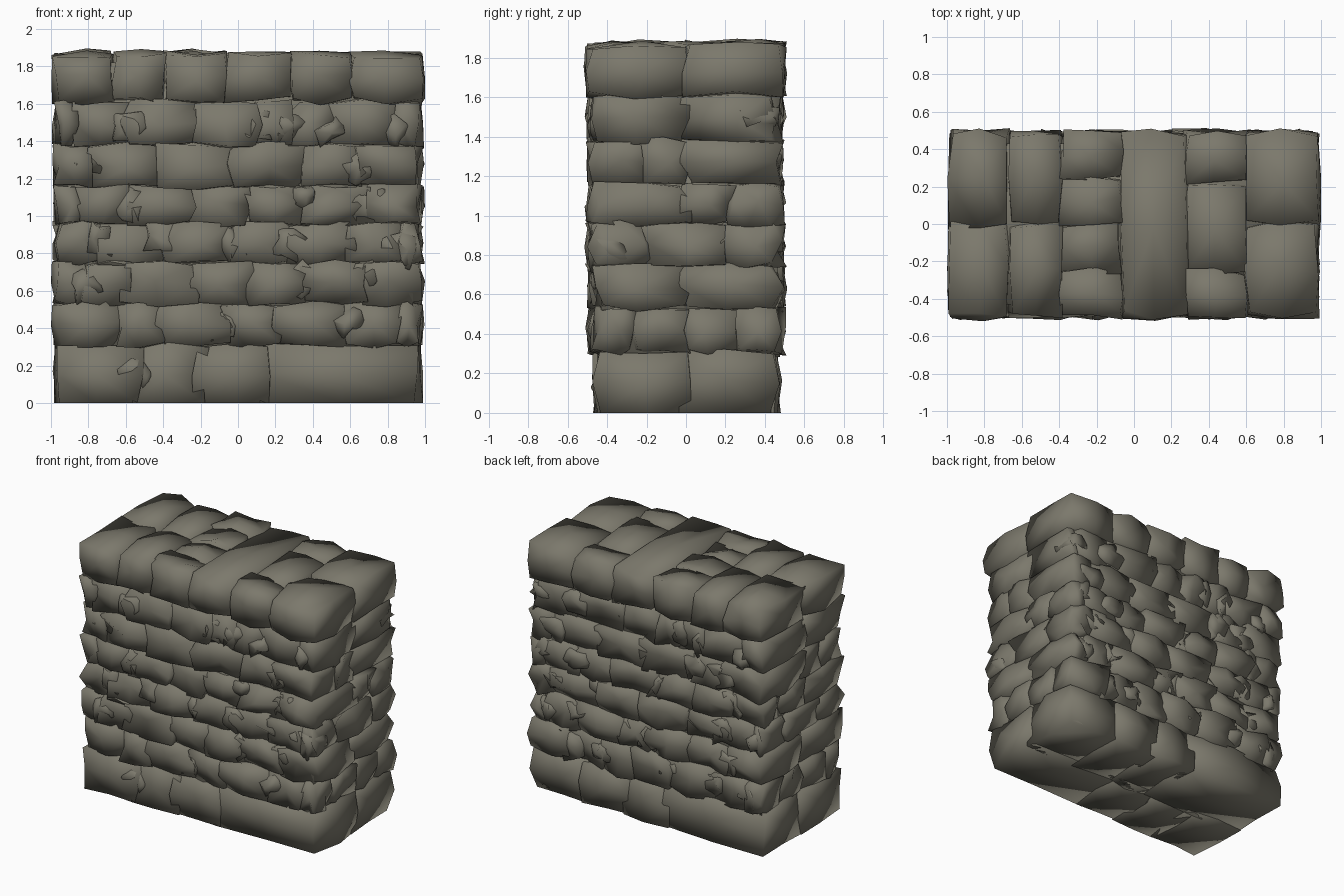
import bpy, bmesh, random
from mathutils import Vector, Matrix

cube = bpy.data.objects.get("Cube")
if cube:
    bpy.data.objects.remove(cube, do_unlink=True)

rng = random.Random(7)

stone_mat = bpy.data.materials.new("grey brown stone")
stone_mat.use_nodes = True
colour = (0.2, 0.19, 0.15, 1)
stone_mat.diffuse_color = colour
bsdf = next(n for n in stone_mat.node_tree.nodes if n.type == "BSDF_PRINCIPLED")
bsdf.inputs["Base Color"].default_value = colour
bsdf.inputs["Roughness"].default_value = 0.9


def clamp(v, a, b):
    return max(a, min(b, v))


def stone(bm, lo, hi, amp, tilt=0.0, floor=False):
    """One rough-hewn block filling the box lo..hi, amp = roughness per axis."""
    lo, hi = Vector(lo), Vector(hi)
    half, mid = (hi - lo) / 2, (hi + lo) / 2
    part = bmesh.new()
    bmesh.ops.create_cube(part, size=2)
    bmesh.ops.subdivide_edges(part, edges=part.edges[:], cuts=1, use_grid_fill=True)
    turn = Matrix.Rotation(rng.uniform(-tilt, tilt), 3, "Y")
    for v in part.verts:
        c = v.co.copy()
        extremes = sum(abs(k) > 0.5 for k in c)
        push = {1: 0.012, 2: 0.004, 3: -0.003}[extremes]
        p = Vector()
        for i in range(3):
            a = min(amp[i], half[i] * 0.5)
            p[i] = c[i] * (half[i] + push) + rng.uniform(-a, a)
        p = turn @ p + mid
        p.x, p.y = clamp(p.x, -1, 1), clamp(p.y, -0.52, 0.52)
        p.z = 0 if floor and c.z < -0.5 else clamp(p.z, 0, 1.91)
        v.co = p
    # Split every side into triangles so the hewn faces crease
    bmesh.ops.triangulate(part, faces=part.faces[:], quad_method="SHORT_EDGE")
    temp = bpy.data.meshes.new("temp")
    part.to_mesh(temp)
    part.free()
    bm.from_mesh(temp)
    bpy.data.meshes.remove(temp)


def finish(bm, name):
    """Worn stone: shaded smooth all round, so the rims look rounded."""
    mesh = bpy.data.meshes.new(name)
    bmesh.ops.recalc_face_normals(bm, faces=bm.faces[:])
    bm.to_mesh(mesh)
    bm.free()
    mesh.materials.append(stone_mat)
    mesh.shade_smooth()
    obj = bpy.data.objects.new(name, mesh)
    bpy.context.collection.objects.link(obj)


def pairs(cuts):
    return list(zip(cuts, cuts[1:]))


# Level lines between the courses, then the joints along the face and the ends
levels = [0, 0.31, 0.53, 0.75, 0.96, 1.16, 1.38, 1.61]
joints = [
    [-0.55, -0.2, 0.15],
    [-0.63, -0.41, -0.07, 0.21, 0.58, 0.85],
    [-0.81, -0.6, -0.24, 0.06, 0.35, 0.67],
    [-0.74, -0.4, -0.03, 0.27, 0.6, 0.86],
    [-0.85, -0.58, -0.26, 0.05, 0.35, 0.7],
    [-0.79, -0.42, -0.03, 0.35, 0.63],
    [-0.87, -0.59, -0.24, 0.09, 0.27, 0.48, 0.83],
]
end_joints = [[0], [-0.26, 0, 0.24], [0], [-0.2, 0.2], [0, 0.23], [-0.2, 0], [0]]
X, Y = 0.966, 0.462

# Main courses: front and back facing stones, with end stones between corners
for row, (z0, z1) in enumerate(pairs(levels)):
    bm = bmesh.new()
    base = row == 0
    ends = end_joints[row]
    for side in (-1, 1):
        cuts = joints[row] if side < 0 else [-x + rng.uniform(-0.04, 0.04) for x in reversed(joints[row])]
        cuts = [-X] + cuts + [X]
        for i, (a, b) in enumerate(pairs(cuts)):
            corner = i in (0, len(cuts) - 2)
            inner = (ends[0] if side < 0 else ends[-1]) if corner else side * rng.uniform(0.12, 0.22)
            if base:
                inner = -side * 0.03
            face = side * (Y - 0.006 * base + rng.uniform(-0.008, 0.01))
            rough = (0.022, 0.024, 0.015) if base else (0.026, 0.04, 0.016)
            overlap = 0.03 if base else 0.012 * (not corner)
            x0, x1 = max(a - overlap, -X), min(b + overlap, X)
            stone(bm, (x0, min(face, inner), z0), (x1, max(face, inner), z1), rough, floor=base)
        # Wedge stones packed in some of the joints
        for x in cuts[1:-1]:
            if rng.random() < 0.6:
                w, h = rng.uniform(0.05, 0.09), rng.uniform(0.05, 0.09)
                z = rng.uniform(z0 + h, z1 - h)
                y = sorted((side * 0.3, side * 0.465))
                stone(bm, (x - w, y[0], z - h), (x + w, y[1], z + h), (0.03, 0.03, 0.03), tilt=0.4)
    for side in (-1, 1):
        for a, b in pairs(ends):
            x = sorted((side * 0.6, side * X))
            stone(bm, (x[0], a - 0.01, z0), (x[1], b + 0.01, z1), (0.03, 0.026, 0.015))
    finish(bm, "base_course" if base else f"stone_course_{row + 1}")

# Coping course: wide stones laid across the wall, some split
bm = bmesh.new()
coping = pairs([-0.98, -0.67, -0.39, -0.07, 0.28, 0.6, 0.98])
splits = [[0], [0], [-0.25, 0, 0.25], [], [-0.25, 0.22], [0]]
for (a, b), cut in zip(coping, splits):
    for c, d in pairs([-0.485] + cut + [0.485]):
        top = 1.862 + rng.uniform(-0.01, 0.006)
        stone(bm, (a + 0.002, c, 1.615), (b - 0.002, d, top), (0.018, 0.024, 0.022))
finish(bm, "coping_course")

# Solid rubble heart that closes the gaps behind the stones
bm = bmesh.new()
bmesh.ops.create_cube(bm, size=1)
for v in bm.verts:
    v.co = Vector((v.co.x * 1.87, v.co.y * 0.86, 0.92 + v.co.z * 1.8))
finish(bm, "rubble_core")
